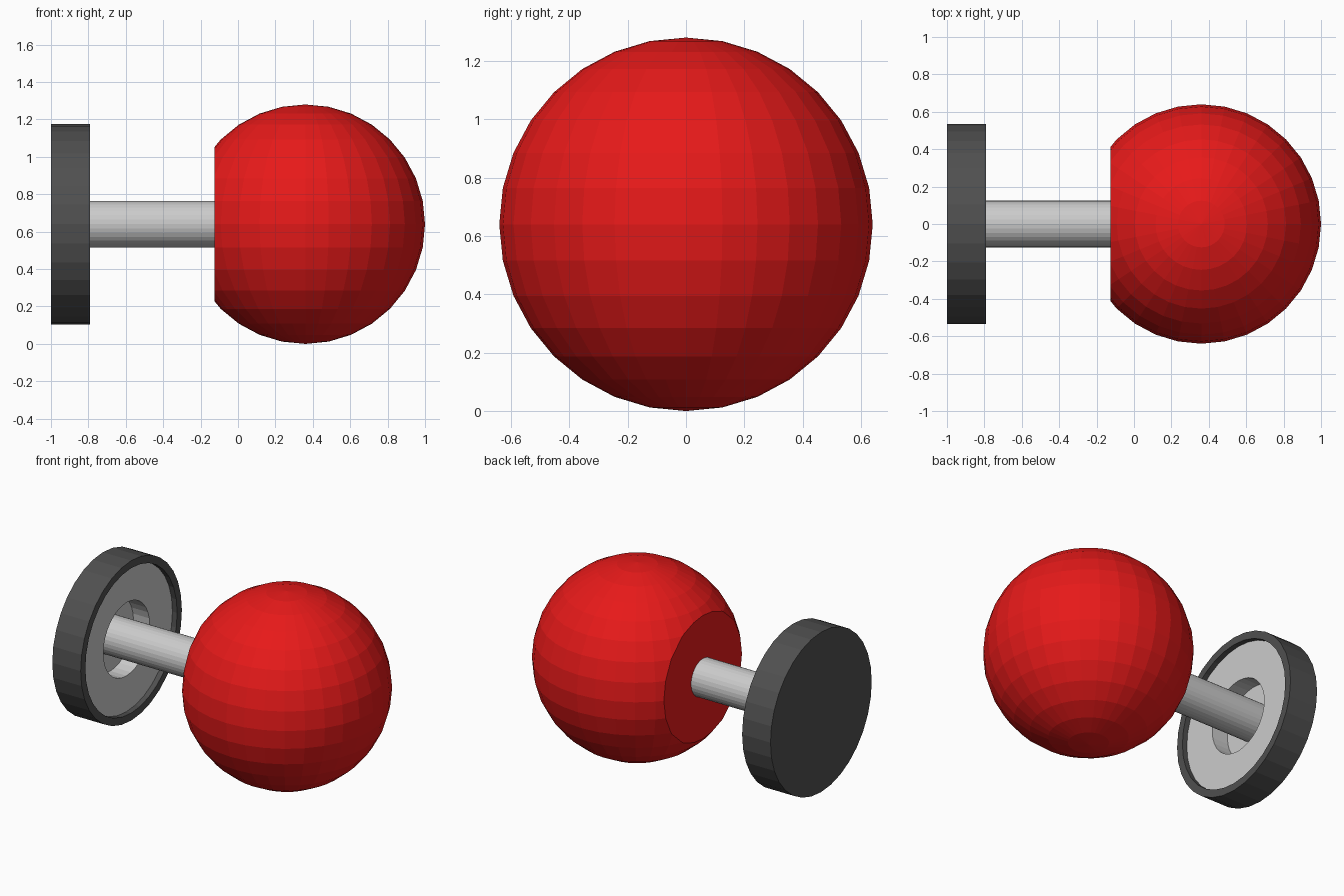
import bpy, bmesh, math
from mathutils import Matrix, Vector

if "Cube" in bpy.data.objects:
    bpy.data.objects.remove(bpy.data.objects["Cube"])

AXIS_Z = 0.64
SIDES = 32


def material(name, rgb):
    mat = bpy.data.materials.new(name)
    mat.diffuse_color = (*rgb, 1)
    mat.use_nodes = True
    mat.node_tree.nodes["Principled BSDF"].inputs["Base Color"].default_value = mat.diffuse_color
    return mat


def add_object(name, bm, mat=None):
    bmesh.ops.recalc_face_normals(bm, faces=bm.faces)
    mesh = bpy.data.meshes.new(name)
    bm.to_mesh(mesh)
    bm.free()
    if mat:
        mesh.materials.append(mat)
    obj = bpy.data.objects.new(name, mesh)
    bpy.context.collection.objects.link(obj)
    return obj


def lathe(name, profile, mat=None):
    """Spin (x, radius) points around the horizontal axis; ends are capped."""
    bm = bmesh.new()
    rings = []
    for x, r in profile:
        angles = [2 * math.pi * i / SIDES for i in range(SIDES)]
        rings.append([bm.verts.new((x, r * math.sin(a), AXIS_Z + r * math.cos(a)))
                      for a in angles])
    for a, b in zip(rings, rings[1:]):
        for i in range(SIDES):
            j = (i + 1) % SIDES
            bm.faces.new((a[i], a[j], b[j], b[i]))
    bm.faces.new(rings[0])
    bm.faces.new(rings[-1])
    return add_object(name, bm, mat)


red = material("red", (0.8, 0.01, 0.01))
dark = material("dark_grey", (0.08, 0.08, 0.08))

# Ball with its inner side sliced flat
bm = bmesh.new()
bmesh.ops.create_uvsphere(bm, u_segments=SIDES, v_segments=16, radius=0.64,
                          matrix=Matrix.Translation((0.36, 0, AXIS_Z)))
cut = bmesh.ops.bisect_plane(bm, geom=bm.verts[:] + bm.edges[:] + bm.faces[:],
                             plane_co=Vector((-0.125, 0, 0)),
                             plane_no=Vector((-1, 0, 0)), clear_outer=True)
bmesh.ops.holes_fill(bm, edges=[e for e in bm.edges if e.is_boundary], sides=0)
add_object("ball", bm, red)

# Dark cup: back plate with a thin rim
lathe("base_cup", [(-1, 0.535), (-0.79, 0.535), (-0.79, 0.485), (-0.95, 0.485)], dark)

# Grey insert with a round well
lathe("base_insert", [(-0.955, 0.485), (-0.825, 0.485), (-0.825, 0.245), (-0.945, 0.245)])

# Rod from the well into the ball
lathe("rod", [(-0.95, 0.125), (-0.10, 0.125)])
